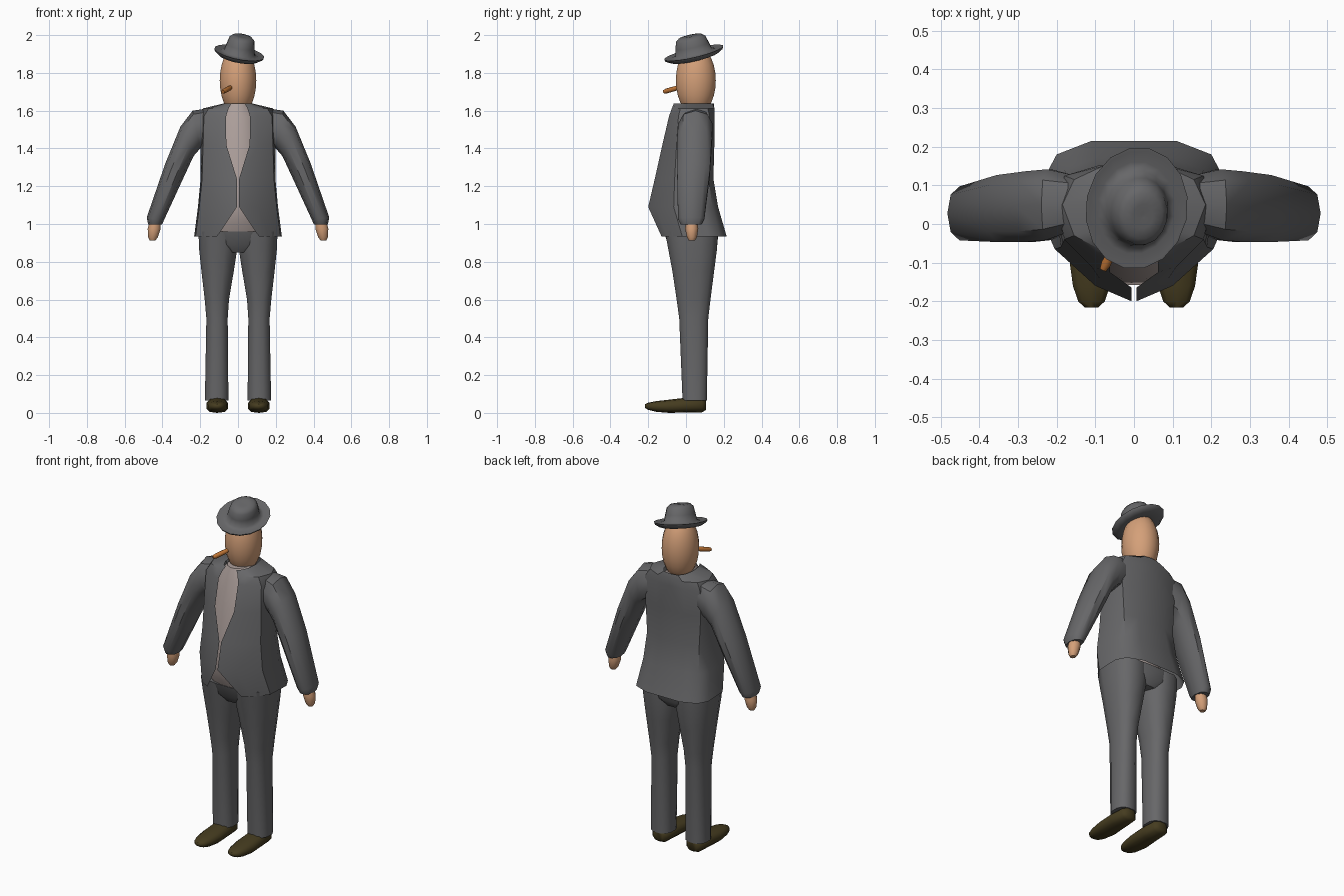
import bpy, bmesh, math
from mathutils import Vector, Matrix


def material(name, rgb):
    m = bpy.data.materials.new(name)
    m.diffuse_color = (*rgb, 1)
    return m


SUIT = material("suit grey", (0.135, 0.135, 0.14))
SHIRT = material("shirt pale", (0.42, 0.35, 0.33))
SKIN = material("skin tan", (0.66, 0.35, 0.19))
SHOE = material("shoe brown", (0.06, 0.045, 0.014))
CIGAR = material("cigar orange", (0.5, 0.17, 0.035))


def loft(name, rings, mat, mirror=False, closed=True, caps=True, angle=40):
    """Skin a list of equal-length point rings, optionally mirrored in x."""
    bm = bmesh.new()
    vs = [[bm.verts.new(p) for p in ring] for ring in rings]
    n = len(vs[0])
    for a, b in zip(vs, vs[1:]):
        for i in range(n if closed else n - 1):
            j = (i + 1) % n
            bm.faces.new((a[i], a[j], b[j], b[i]))
    if caps and closed:
        bm.faces.new(vs[0][::-1])
        bm.faces.new(vs[-1])
    if mirror:
        copy = bmesh.ops.duplicate(bm, geom=bm.verts[:] + bm.edges[:] + bm.faces[:])["geom"]
        for v in copy:
            if isinstance(v, bmesh.types.BMVert):
                v.co.x *= -1
        bmesh.ops.reverse_faces(bm, faces=[f for f in copy if isinstance(f, bmesh.types.BMFace)])
        # weld only along the centre line
        mid = [v for v in bm.verts if abs(v.co.x) < 1e-5]
        bmesh.ops.remove_doubles(bm, verts=mid, dist=1e-5)
    bmesh.ops.recalc_face_normals(bm, faces=bm.faces[:])
    me = bpy.data.meshes.new(name)
    bm.to_mesh(me)
    bm.free()
    me.materials.append(mat)
    ob = bpy.data.objects.new(name, me)
    bpy.context.collection.objects.link(ob)
    bpy.ops.object.select_all(action='DESELECT')
    ob.select_set(True)
    bpy.context.view_layer.objects.active = ob
    bpy.ops.object.shade_smooth_by_angle(angle=math.radians(angle))
    return ob


def oval(cx, rx, y0, y1, z, n=12, power=1.0):
    """Horizontal oval; power below 1 makes it boxier."""
    pts = []
    for i in range(n):
        t = 2 * math.pi * (i + 0.5) / n
        c, s = math.cos(t), math.sin(t)
        pts.append((cx + rx * math.copysign(abs(c) ** power, c),
                    (y0 + y1) / 2 + (y1 - y0) / 2 * math.copysign(abs(s) ** power, s), z))
    return pts


# Jacket half: front edge, front, front side, back side, back, back centre at each height
jacket = [
    (0.935, (0.11, -0.13), (0.165, -0.10), (0.225, -0.02), (0.232, 0.12), (0.20, 0.18), (0.11, 0.215), (0, 0.215)),
    (1.09, (0.006, -0.20), (0.10, -0.16), (0.205, -0.065), (0.212, 0.08), (0.18, 0.14), (0.10, 0.17), (0, 0.17)),
    (1.24, (0.006, -0.165), (0.09, -0.14), (0.19, -0.06), (0.198, 0.06), (0.17, 0.12), (0.09, 0.145), (0, 0.145)),
    (1.42, (0.062, -0.125), (0.11, -0.11), (0.185, -0.05), (0.20, 0.05), (0.18, 0.12), (0.09, 0.15), (0, 0.15)),
    (1.57, (0.063, -0.09), (0.10, -0.08), (0.18, -0.04), (0.20, 0.05), (0.18, 0.125), (0.09, 0.152), (0, 0.152)),
    (1.612, (0.05, -0.075), (0.09, -0.065), (0.155, -0.03), (0.185, 0.05), (0.155, 0.115), (0.08, 0.15), (0, 0.15)),
    (1.637, (0.035, -0.065), (0.055, -0.05), (0.075, -0.01), (0.08, 0.05), (0.07, 0.105), (0.045, 0.14), (0, 0.148)),
]
loft("jacket", [[(x, y, z) for x, y in row] for z, *row in jacket], SUIT, mirror=True, closed=False)

# Shirt filling the jacket opening
loft("shirt", [oval(0, rx, y0, y1, z, 16) for z, rx, y0, y1 in [
    (0.94, 0.17, -0.105, 0.13), (1.0, 0.165, -0.135, 0.12), (1.09, 0.16, -0.16, 0.12),
    (1.24, 0.15, -0.145, 0.11), (1.42, 0.14, -0.115, 0.12), (1.57, 0.12, -0.08, 0.12),
    (1.637, 0.065, -0.06, 0.125)]], SHIRT)

# Sleeves: top edge (x, z), bottom edge (x, z), front and back y
sleeves = []
for tx, tz, bx, bz, y0, y1 in [
        (0.16, 1.612, 0.16, 1.42, -0.02, 0.13), (0.24, 1.60, 0.20, 1.40, -0.045, 0.145),
        (0.305, 1.515, 0.235, 1.36, -0.05, 0.14), (0.385, 1.32, 0.30, 1.22, -0.05, 0.13),
        (0.483, 1.035, 0.392, 1.02, -0.045, 0.10), (0.476, 0.998, 0.402, 0.998, -0.03, 0.085)]:
    ring = []
    for i in range(10):
        t = 2 * math.pi * i / 10
        k = 0.5 + 0.5 * math.cos(t)
        s = math.copysign(abs(math.sin(t)) ** 0.75, math.sin(t))
        ring.append((bx + (tx - bx) * k, (y0 + y1) / 2 + (y1 - y0) / 2 * s, bz + (tz - bz) * k))
    sleeves.append(ring)
loft("sleeves", sleeves, SUIT, mirror=True)

# Hands
loft("hands", [oval(cx, rx, y0, y1, z, 10) for z, cx, rx, y0, y1 in [
    (1.02, 0.437, 0.03, 0.0, 0.06), (0.975, 0.444, 0.036, -0.005, 0.065),
    (0.93, 0.45, 0.027, 0.005, 0.058), (0.912, 0.452, 0.015, 0.015, 0.047)]], SKIN, mirror=True)

# Trousers: hips run into two legs that meet at the centre line
loft("trousers", [oval(cx, rx, y0, y1, z, 12, 0.8) for z, cx, rx, y0, y1 in [
    (0.065, 0.113, 0.064, -0.02, 0.112), (0.5, 0.111, 0.058, -0.038, 0.12),
    (0.6, 0.112, 0.066, -0.052, 0.132), (0.75, 0.108, 0.088, -0.075, 0.152),
    (0.87, 0.105, 0.104, -0.098, 0.168), (0.96, 0.106, 0.106, -0.115, 0.172)]], SUIT, mirror=True)
loft("waist", [oval(0, rx, y0, y1, z, 16, 0.75) for z, rx, y0, y1 in [
    (0.85, 0.07, -0.07, 0.14), (0.89, 0.16, -0.098, 0.168), (0.96, 0.205, -0.118, 0.173)]], SUIT)

# Shoes: cross-sections from heel to toe
shoes = []
for y, r, z0, z1 in [(0.105, 0.03, 0.015, 0.07), (0.085, 0.05, 0.003, 0.08), (0.0, 0.057, 0.002, 0.08),
                     (-0.09, 0.06, 0.0, 0.07), (-0.16, 0.05, 0.006, 0.062), (-0.2, 0.036, 0.016, 0.054),
                     (-0.216, 0.018, 0.026, 0.046)]:
    shoes.append([(0.11 + px, y, pz) for px, pz, _ in oval(0, r, z0, z1, 0, 10, 0.8)])
loft("shoes", shoes, SHOE, mirror=True, angle=60)

# Head: egg shape sunk into the collar
head = []
for i in range(1, 14):
    t = math.pi * i / 14
    s = math.sin(t)
    head.append(oval(0, 0.098 * s, 0.052 - 0.107 * s, 0.052 + 0.107 * s, 1.76 - 0.185 * math.cos(t), 20))
loft("head", head, SKIN, angle=60)

# Hat: turned profile of brim and crown, tipped forward and to one side
hat = loft("hat", [oval(0, 0.135 * r, -0.162 * r, 0.162 * r, z, 16) for r, z in [
    (0.55, -0.012), (0.8, -0.016), (0.97, 0.0), (1.0, 0.01), (0.95, 0.01), (0.76, 0.004), (0.62, 0.012),
    (0.56, 0.05), (0.5, 0.085), (0.38, 0.1), (0.2, 0.102), (0.03, 0.1)]], SUIT, angle=70)
tip = Matrix.Rotation(math.radians(11), 4, 'Y') @ Matrix.Rotation(math.radians(13), 4, 'X')
hat.data.transform(Matrix.Translation((0.005, 0.043, 1.897)) @ tip)

# Cigar held in the corner of the mouth
a, b = Vector((-0.035, -0.03, 1.725)), Vector((-0.08, -0.118, 1.7))
cigar = loft("cigar", [oval(0, r, -r, r, z, 10) for r, z in [
    (0.01, 0), (0.013, 0.03), (0.013, 0.085), (0.009, 0.102)]], CIGAR)
cigar.data.transform(Matrix.Translation(a) @ (b - a).to_track_quat('Z', 'Y').to_matrix().to_4x4())
